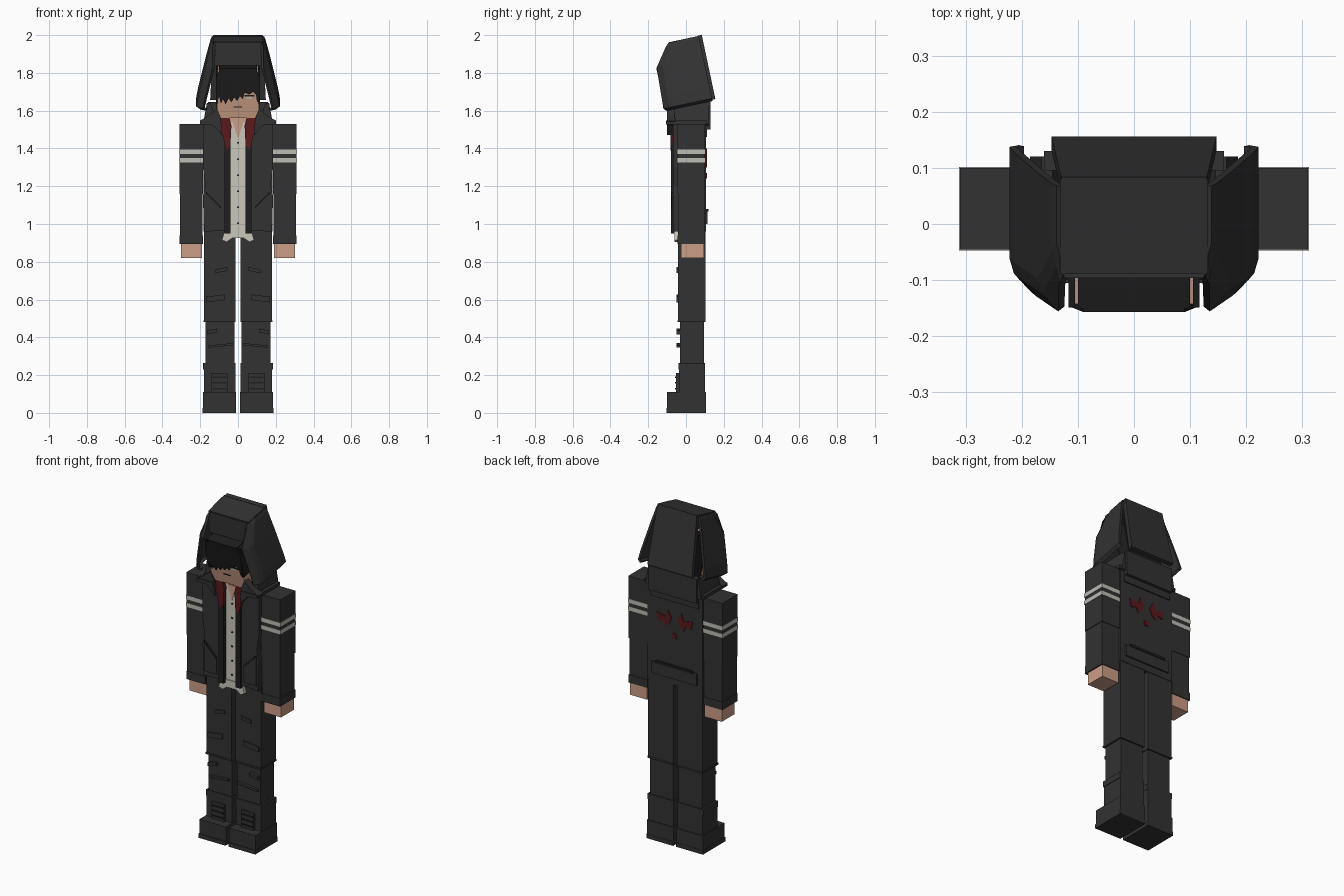
import bpy, bmesh, math
from mathutils import Matrix, Vector

if "Cube" in bpy.data.objects:
    bpy.data.objects.remove(bpy.data.objects["Cube"], do_unlink=True)


def material(name, rgb):
    m = bpy.data.materials.new(name)
    m.use_nodes = True
    m.diffuse_color = (*rgb, 1)
    b = m.node_tree.nodes["Principled BSDF"]
    b.inputs["Base Color"].default_value = (*rgb, 1)
    b.inputs["Roughness"].default_value = 0.9
    return m


CLOTH = material("charcoal cloth", (0.032, 0.032, 0.032))
BLACK = material("black", (0.013, 0.013, 0.014))
SKIN = material("skin", (0.6, 0.34, 0.24))
SHIRT = material("off white", (0.6, 0.57, 0.5))
STRIPE = material("pale grey", (0.52, 0.51, 0.46))
RED = material("dark red", (0.1, 0.01, 0.012))

# The head and hood lean forward about the neck
TILT = Matrix.Translation((0, 0, 1.6)) @ Matrix.Rotation(math.radians(12), 4, "X")


def finish(name, bm, mat, tilt=False):
    if tilt:
        bm.transform(TILT)
    bmesh.ops.recalc_face_normals(bm, faces=bm.faces)
    me = bpy.data.meshes.new(name)
    bm.to_mesh(me)
    bm.free()
    me.materials.append(mat)
    ob = bpy.data.objects.new(name, me)
    bpy.context.collection.objects.link(ob)
    return ob


def box(name, x, y, z, mat, tilt=False):
    bm = bmesh.new()
    bmesh.ops.create_cube(bm, size=1)
    for v in bm.verts:
        for i, r in enumerate((x, y, z)):
            v.co[i] = (r[0] + r[1]) / 2 + v.co[i] * (r[1] - r[0])
    return finish(name, bm, mat, tilt)


def prism(name, pts, y, mat, tilt=False, s=1):
    """Outline in x and z, extruded along y."""
    bm = bmesh.new()
    f = bm.faces.new([bm.verts.new((s * p[0], y[0], p[1])) for p in pts])
    r = bmesh.ops.extrude_face_region(bm, geom=[f])
    bmesh.ops.translate(bm, vec=(0, y[1] - y[0], 0),
                        verts=[v for v in r["geom"] if isinstance(v, bmesh.types.BMVert)])
    return finish(name, bm, mat, tilt)


def sx(s, a, b):
    return (a, b) if s > 0 else (-b, -a)


for s, side in ((1, "left"), (-1, "right")):
    # Legs and boots
    box(side + "_upper_leg", sx(s, .012, .18), (-.042, .102), (.48, 1.0), CLOTH)
    box(side + "_lower_leg", sx(s, .018, .172), (-.033, .095), (.1, .48), CLOTH)
    box(side + "_boot_cuff", sx(s, .012, .184), (-.04, .1), (.23, .265), CLOTH)
    box(side + "_boot_shaft", sx(s, .014, .18), (-.038, .1), (.08, .23), CLOTH)
    box(side + "_boot_foot", sx(s, .01, .185), (-.1, .105), (.02, .11), CLOTH)
    box(side + "_boot_sole", sx(s, .01, .187), (-.104, .107), (0, .025), CLOTH)
    box(side + "_boot_tongue", sx(s, .055, .14), (-.052, -.03), (.11, .21), CLOTH)
    for i in range(3):
        box(f"{side}_lace_{i}", sx(s, .06, .135), (-.057, -.05), (.125 + i * .03, .133 + i * .03), BLACK)
    # Trouser folds and straps
    for i, (a, b, z, dz) in enumerate(((.055, .12, .74, .02), (.07, .17, .585, .03),
                                       (.11, .165, .415, .02), (.03, .16, .345, .012))):
        prism(f"{side}_trouser_strap_{i}",
              [(a, z + .012), (b, z), (b, z + dz), (a, z + dz + .012)], (-.05, -.03), CLOTH, s=s)
    box(side + "_knee_fold", sx(s, .012, .183), (-.046, .104), (.48, .49), CLOTH)

    # Arms
    box(side + "_upper_sleeve", sx(s, .185, .31), (-.045, .1), (1.16, 1.53), CLOTH)
    box(side + "_lower_sleeve", sx(s, .188, .306), (-.042, .097), (.93, 1.16), CLOTH)
    box(side + "_sleeve_cuff", sx(s, .185, .31), (-.045, .1), (.893, .94), CLOTH)
    box(side + "_hand", sx(s, .19, .303), (-.027, .095), (.82, .9), SKIN)
    for i, z in enumerate((1.325, 1.37)):
        box(f"{side}_sleeve_stripe_{i}", sx(s, .184, .312), (-.047, .102), (z, z + .024), STRIPE)

    # Open jacket front, edge strip, pocket and collar
    prism(side + "_jacket_front", [(.065, .965), (.18, .96), (.186, 1.15), (.172, 1.2),
                                   (.186, 1.3), (.186, 1.53), (.09, 1.545), (.065, 1.45)],
          (-.068, .0), CLOTH, s=s)
    box(side + "_jacket_edge", sx(s, .04, .072), (-.08, -.03), (.95, 1.5), BLACK)
    prism(side + "_jacket_pocket", [(.09, .99), (.17, .99), (.17, 1.16), (.155, 1.16), (.09, 1.08)],
          (-.075, -.06), CLOTH, s=s)
    prism(side + "_pocket_slit", [(.09, 1.08), (.17, 1.16), (.17, 1.17), (.09, 1.092)],
          (-.079, -.06), BLACK, s=s)
    prism(side + "_red_lining", [(.04, 1.42), (.06, 1.39), (.085, 1.48), (.095, 1.55),
                                 (.085, 1.59), (.05, 1.58), (.035, 1.52)],
          (-.083, -.06), RED, s=s)
    prism(side + "_collar_lapel", [(.085, 1.47), (.13, 1.52), (.205, 1.545), (.16, 1.57),
                                   (.11, 1.61), (.09, 1.56)], (-.1, -.055), CLOTH, s=s)
    prism(side + "_collar_side", [(.1, 1.5), (.185, 1.53), (.165, 1.64), (.145, 1.64)],
          (-.06, .12), CLOTH, s=s)
    box(side + "_shoulder_flap", sx(s, .09, .2), (-.105, .11), (1.528, 1.548), CLOTH)

# Torso, shirt and neck
box("jacket_body", (-.182, .182), (-.035, .105), (.96, 1.53), CLOTH)
box("jacket_back_band", (-.15, .15), (.1, .114), (1.0, 1.07), CLOTH)
box("jacket_back_seam", (-.12, .12), (.1, .118), (1.065, 1.08), BLACK)
box("jacket_yoke", (-.16, .16), (.1, .112), (1.46, 1.54), CLOTH)
box("collar_back", (-.16, .16), (.095, .13), (1.5, 1.645), CLOTH)
box("shirt_front", (-.045, .045), (-.055, -.02), (.95, 1.54), SHIRT)
prism("shirt_hem", [(-.085, .915), (-.06, .905), (-.03, .925), (.03, .925), (.06, .905),
                    (.085, .915), (.07, .97), (-.07, .97)], (-.062, -.03), SHIRT)
prism("open_neck", [(-.028, 1.54), (0, 1.45), (.028, 1.54)], (-.058, -.05), SKIN)
box("neck", (-.045, .045), (-.055, .06), (1.5, 1.61), SKIN)
for i in range(6):
    box(f"shirt_button_{i}", (-.004, .004), (-.059, -.05), (1.0 + i * .085, 1.008 + i * .085), BLACK)

# Winged patch on the back, cut from thin plates
for s, side in ((1, "left"), (-1, "right")):
    prism(side + "_back_patch", [(.02, 1.36), (.045, 1.4), (.06, 1.36), (.12, 1.37), (.11, 1.32),
                                 (.075, 1.33), (.06, 1.3), (.035, 1.32)], (.104, .11), RED, s=s)
box("back_patch_drop", (-.012, .016), (.104, .11), (1.24, 1.27), RED)

# Head, face and hair
box("head", (-.11, .11), (-.094, .1), (-.02, .243), SKIN, True)
prism("hair_fringe", [(-.117, .2), (-.117, .1), (-.105, .085), (-.1, .1), (-.09, .06), (-.08, .085),
                      (-.065, .058), (-.05, .09), (-.035, .068), (-.02, .095), (-.005, .075),
                      (.01, .1), (.025, .085), (.035, .12), (.06, .11), (.08, .125), (.095, .11),
                      (.1, .075), (.112, .06), (.117, .2), (.09, .252), (-.09, .252)],
      (-.107, -.09), BLACK, True)
box("hair_top_front", (-.1, .1), (-.1, -.04), (.235, .252), BLACK, True)
box("hair_back", (-.114, .114), (.02, .106), (.0, .247), BLACK, True)
for s, side in ((1, "left"), (-1, "right")):
    box(side + "_hair_side", sx(s, .105, .117), (-.1, .03), (.06, .247), BLACK, True)
box("eye", (.035, .088), (-.098, -.09), (.098, .105), BLACK, True)
box("eye_white", (.045, .075), (-.097, -.09), (.086, .098), SHIRT, True)
box("mouth", (-.024, .022), (-.098, -.09), (.038, .043), BLACK, True)

# Hood: back, top and brow panels
prism("hood_back", [(-.147, .028), (.147, .028), (.13, .375), (-.13, .375)], (.14, .165), CLOTH, True)
box("hood_top", (-.132, .132), (-.012, .16), (.35, .373), CLOTH, True)
bm = bmesh.new()
bm.faces.new([bm.verts.new(p) for p in
              ((-.125, -.033, .25), (.125, -.033, .25), (.125, -.012, .37), (-.125, -.012, .37))])
brow = finish("hood_brow", bm, CLOTH, True)
mod = brow.modifiers.new("thickness", "SOLIDIFY")
mod.thickness, mod.offset = .015, 0

# Hood sides: flared plates whose front edges fold inward
ROWS = ((.02, .205, -.1), (.035, .222, -.115), (.09, .212, -.112),
        (.255, .172, -.105), (.352, .146, -.035), (.372, .138, -.015))  # height, width, front
for s, side in ((1, "left"), (-1, "right")):
    bm = bmesh.new()
    grid = []
    for z, w, f in ROWS:
        fold = .037 if z < .3 else .012
        pts = ((w - fold, f), (w - .008, f + .032), (w, f + .06), (w, .148))
        grid.append([bm.verts.new((s * x, y, z)) for x, y in pts])
    for lo, hi in zip(grid, grid[1:]):
        for i in range(3):
            bm.faces.new((lo[i], lo[i + 1], hi[i + 1], hi[i]))
    ob = finish(side + "_hood_side", bm, CLOTH, True)
    # Thickness goes to the inner side of the plate
    outward = sum((p.normal.x * s for p in ob.data.polygons))
    mod = ob.modifiers.new("thickness", "SOLIDIFY")
    mod.thickness, mod.offset = .014, (-1 if outward > 0 else 1)
